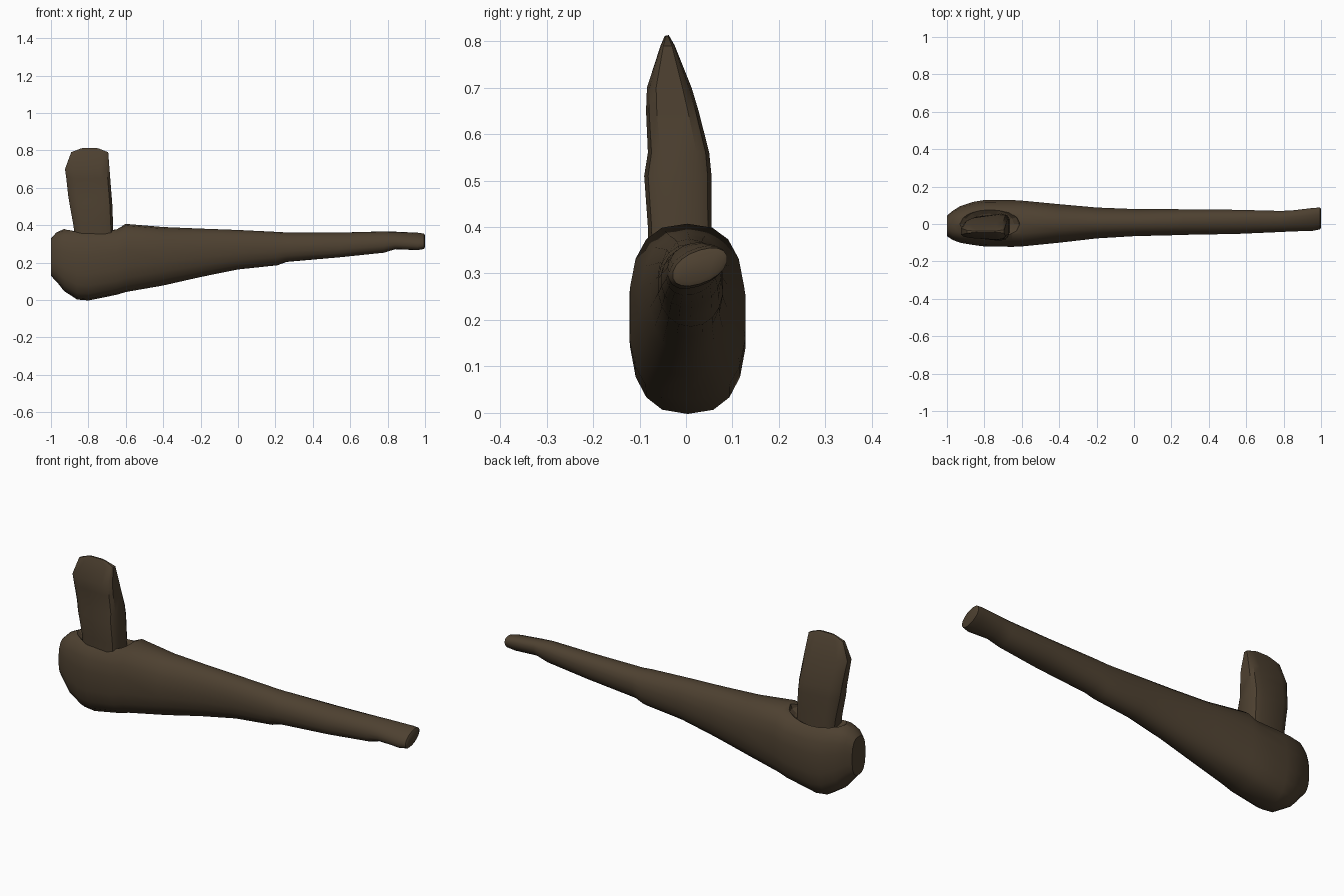
import bpy, bmesh, math

if "Cube" in bpy.data.objects:
    bpy.data.objects.remove(bpy.data.objects["Cube"])

wood = bpy.data.materials.new("dark brown wood")
wood.diffuse_color = (0.075, 0.052, 0.030, 1)
wood.use_nodes = True
wood.node_tree.nodes["Principled BSDF"].inputs["Base Color"].default_value = wood.diffuse_color


def spow(v, p):
    return math.copysign(abs(v) ** p, v)


def loft(name, rings, angle):
    """Join rings of points into a closed skin with capped ends."""
    bm = bmesh.new()
    vr = [[bm.verts.new(p) for p in ring] for ring in rings]
    n = len(vr[0])
    for a, b in zip(vr, vr[1:]):
        for i in range(n):
            bm.faces.new((a[i], a[(i + 1) % n], b[(i + 1) % n], b[i]))
    bm.faces.new(vr[0])
    bm.faces.new(vr[-1])
    bmesh.ops.recalc_face_normals(bm, faces=bm.faces)
    me = bpy.data.meshes.new(name)
    bm.to_mesh(me)
    bm.free()
    me.materials.append(wood)
    ob = bpy.data.objects.new(name, me)
    bpy.context.collection.objects.link(ob)
    smooth(ob, angle)
    return ob


def smooth(ob, angle):
    bpy.ops.object.select_all(action='DESELECT')
    ob.select_set(True)
    bpy.context.view_layer.objects.active = ob
    bpy.ops.object.shade_smooth_by_angle(angle=math.radians(angle))


def oval(a0, a1, b0, b1, e, n):
    """Superellipse points filling the box a0..a1, b0..b1."""
    pts = []
    for i in range(n):
        t = 2 * math.pi * (i + 0.5) / n
        m = math.cos(math.pi / n) ** (2 / e)
        c, s = spow(math.cos(t), 2 / e) / m, spow(math.sin(t), 2 / e) / m
        pts.append(((a0 + a1) / 2 + c * (a1 - a0) / 2, (b0 + b1) / 2 + s * (b1 - b0) / 2))
    return pts


# Handle: x, y low, y high, z low, z high, tilt
sections = [
    (-1.00, -.065, .045, .13, .33, 0), (-.97, -.085, .07, .10, .36, 0),
    (-.93, -.10, .095, .05, .378, 0), (-.86, -.112, .118, .005, .38, 0),
    (-.80, -.12, .128, 0, .38, 0), (-.65, -.122, .128, .03, .382, 0),
    (-.60, -.12, .125, .045, .405, 0), (-.40, -.10, .106, .08, .388, 0),
    (-.20, -.077, .088, .125, .38, 0), (0, -.065, .08, .165, .373, 0),
    (.21, -.06, .08, .187, .363, 0), (.26, -.058, .078, .205, .36, .1),
    (.55, -.053, .076, .23, .36, .15), (.78, -.043, .07, .255, .365, .2),
    (.84, -.04, .072, .275, .362, .25), (.96, -.036, .086, .272, .355, .3),
    (.995, -.028, .088, .278, .35, .3), (1.00, -.02, .08, .288, .34, .3)]
rings = []
for x, y0, y1, z0, z1, k in sections:
    e = 2.6 if x < -.5 else 2.15
    yc = (y0 + y1) / 2
    rings.append([(x, y, z + k * (y - yc)) for y, z in oval(y0, y1, z0, z1, e, 18)])
handle = loft("handle", rings, 45)

# Shallow socket sunk into the thick end
bpy.ops.mesh.primitive_uv_sphere_add(segments=16, ring_count=10, location=(-.775, 0, .40))
cutter = bpy.context.object
cutter.name = "socket_cutter"
cutter.scale = (.165, .095, .065)
cutter.data.materials.append(wood)
cutter.hide_render = True
bpy.ops.object.select_all(action='DESELECT')
handle.select_set(True)
bpy.context.view_layer.objects.active = handle
mod = handle.modifiers.new("socket", 'BOOLEAN')
mod.operation = 'DIFFERENCE'
mod.solver = 'EXACT'
mod.object = cutter
bpy.ops.object.modifier_apply(modifier=mod.name)
bpy.data.objects.remove(cutter)
smooth(handle, 40)

# Blade: z, x low, x high, y low, y high, left-edge narrowing
blade = [
    (.30, -.868, -.665, -.08, .055, .75), (.40, -.88, -.668, -.082, .055, .7),
    (.51, -.90, -.672, -.09, .055, .6), (.56, -.908, -.676, -.082, .05, .6),
    (.65, -.918, -.683, -.086, .027, .6), (.70, -.925, -.687, -.084, .012, .6),
    (.79, -.892, -.694, -.055, -.024, .8), (.813, -.84, -.745, -.045, -.037, 1)]
rings = []
for z, x0, x1, y0, y1, k in blade:
    ym = (y0 + y1) / 2 - .01
    xm = (x0 + x1) / 2
    ring = []
    for x, y in oval(x0, x1, y0, y1, 5, 12):
        f = 1 - (1 - k) * max(0, (xm - x) / (xm - x0))
        drop = .006 * max(0, (abs(x - xm) / (x1 - xm) - .6)) if z > .8 else 0
        ring.append((x, ym + (y - ym) * f, z - drop))
    rings.append(ring)
loft("stone_blade", rings, 35)
